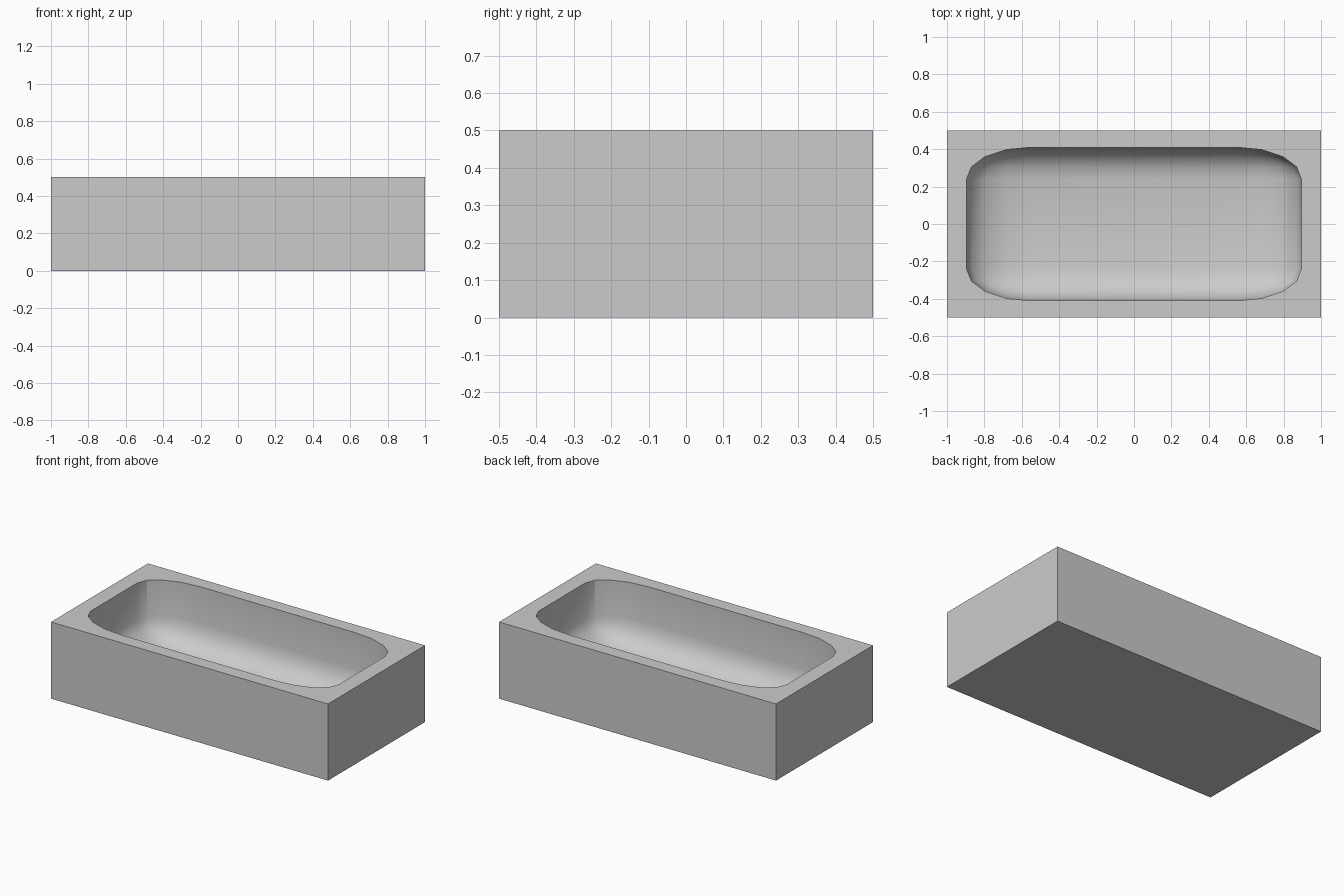
import bpy, bmesh, math
from mathutils import Matrix

if "Cube" in bpy.data.objects:
    bpy.data.objects.remove(bpy.data.objects["Cube"])


def box(name, size, centre, bevel=0.0, stretch_x=1.0):
    bm = bmesh.new()
    bmesh.ops.create_cube(bm, size=1.0)
    bmesh.ops.scale(bm, vec=size, verts=bm.verts)
    if bevel:
        bmesh.ops.bevel(bm, geom=bm.edges[:], offset=bevel, offset_type='OFFSET',
                        segments=4, profile=0.5, affect='EDGES')
    bmesh.ops.transform(bm, matrix=Matrix.Translation(centre)
                        @ Matrix.Diagonal((stretch_x, 1, 1, 1)), verts=bm.verts)
    me = bpy.data.meshes.new(name)
    bm.to_mesh(me)
    bm.free()
    ob = bpy.data.objects.new(name, me)
    bpy.context.collection.objects.link(ob)
    return ob


# Outer block of the tub
tub = box("bathtub", (2, 1, 0.5), (0, 0, 0.25))

# Rounded basin: bevelled box stretched along x, floor at z = 0.09
basin = box("basin_cutter", (0.895, 0.82, 0.91), (0, 0, 0.545), 0.17, 2.0)
basin.hide_render = True

# Carve the basin, then discard the cutter
mod = tub.modifiers.new("basin", 'BOOLEAN')
mod.operation = 'DIFFERENCE'
mod.solver = 'EXACT'
mod.object = basin
bpy.context.view_layer.objects.active = tub
tub.select_set(True)
bpy.ops.object.modifier_apply(modifier=mod.name)
bpy.data.objects.remove(basin)

# Smooth basin, crisp rim and outer edges
bpy.ops.object.shade_smooth_by_angle(angle=math.radians(30))
